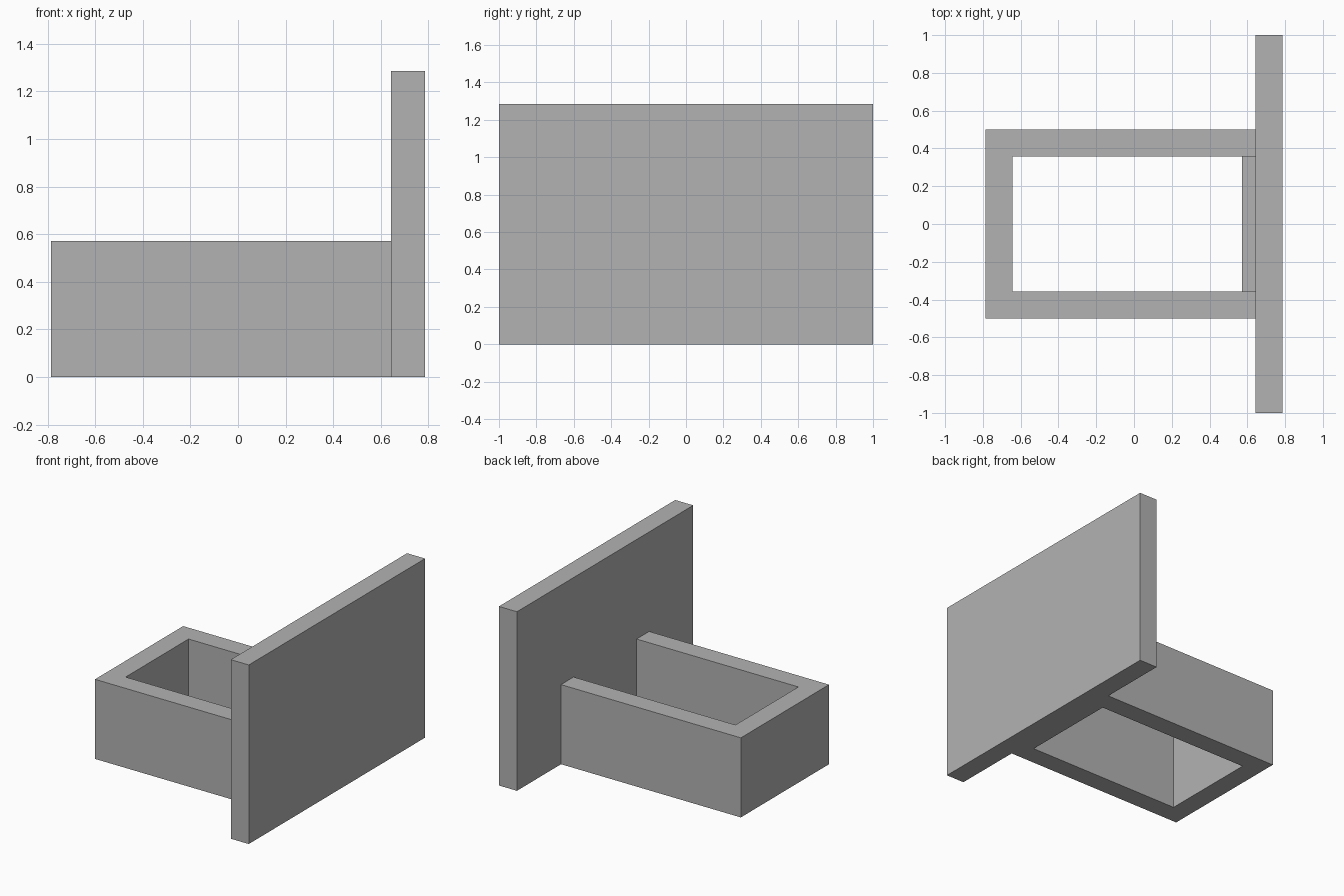
import bpy
import bmesh

cube = bpy.data.objects.get("Cube")
if cube:
    bpy.data.objects.remove(cube, do_unlink=True)

U = 1 / 14  # module: every size is a whole number of these

grey = bpy.data.materials.new("plain grey")
grey.use_nodes = True
colour = (0.45, 0.45, 0.45, 1)
grey.diffuse_color = colour
grey.node_tree.nodes["Principled BSDF"].inputs["Base Color"].default_value = colour


def slab(name, outline, height):
    """Extrude a plan outline (in modules) up from the ground."""
    bm = bmesh.new()
    face = bm.faces.new([bm.verts.new((x * U, y * U, 0)) for x, y in outline])
    top = bmesh.ops.extrude_face_region(bm, geom=[face])["geom"]
    verts = [v for v in top if isinstance(v, bmesh.types.BMVert)]
    bmesh.ops.translate(bm, verts=verts, vec=(0, 0, height * U))
    bmesh.ops.recalc_face_normals(bm, faces=bm.faces)
    mesh = bpy.data.meshes.new(name)
    bm.to_mesh(mesh)
    bm.free()
    mesh.materials.append(grey)
    obj = bpy.data.objects.new(name, mesh)
    bpy.context.collection.objects.link(obj)
    return obj


def rect(x0, x1, half_y):
    return [(x0, -half_y), (x1, -half_y), (x1, half_y), (x0, half_y)]


# Tall end board
slab("end_board", rect(9, 11, 14), 18)

# Three-sided surround, open towards the board
half = [(9, 5), (9, 7), (-11, 7), (-11, -7), (9, -7), (9, -5), (-9, -5), (-9, 5)]
slab("side_frame", half, 8)

# Low rail at the foot of the board, between the sides
slab("base_rail", rect(8, 9, 5), 2)
